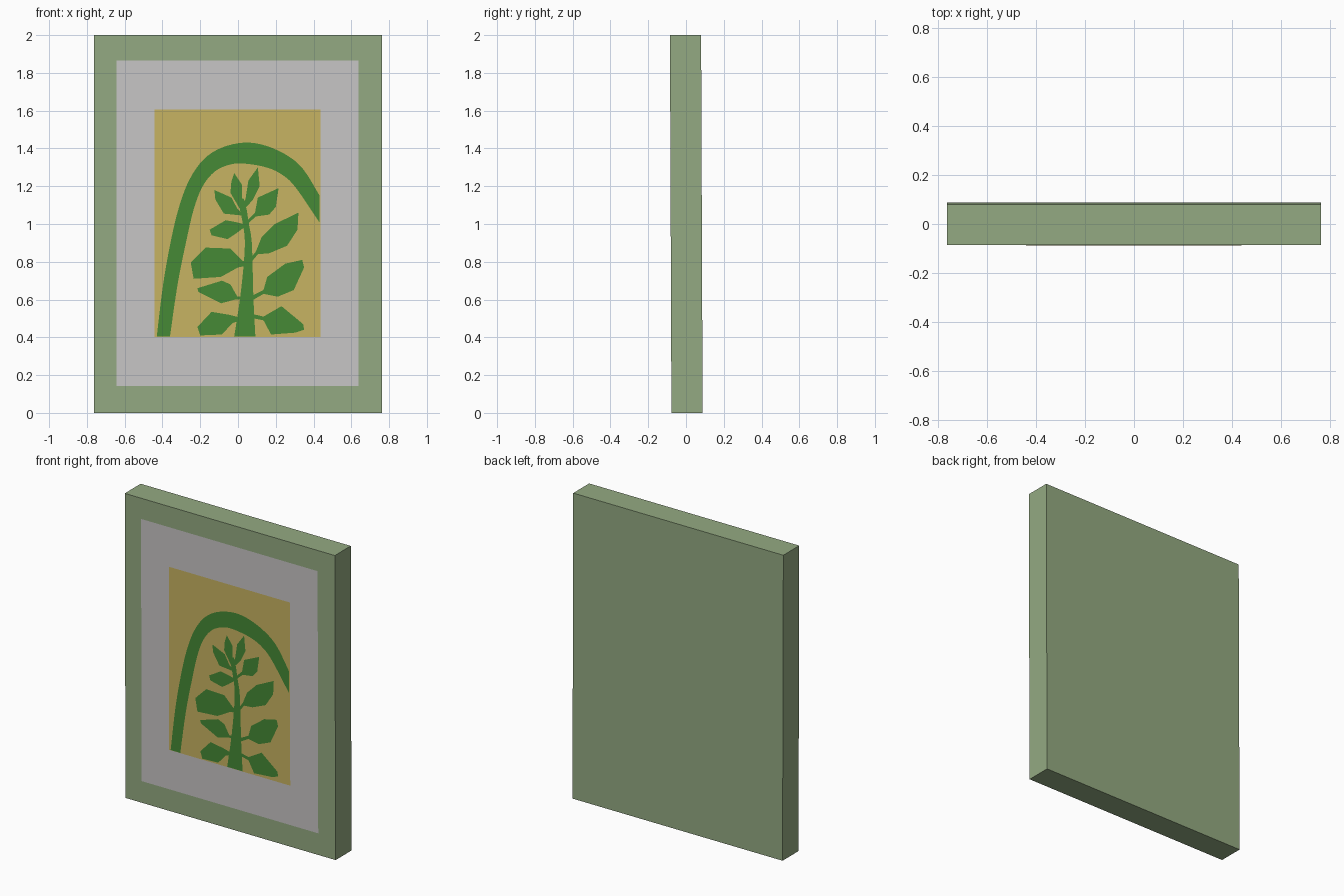
import bpy, bmesh


def material(name, rgb):
    m = bpy.data.materials.new(name)
    m.diffuse_color = (*rgb, 1)
    return m


SAGE = material("sage_frame", (0.296, 0.402, 0.223))
GREY = material("pale_grey_mat", (0.578, 0.565, 0.565))
GOLD = material("mustard_paper", (0.578, 0.456, 0.122))
LEAF = material("leaf_green", (0.061, 0.254, 0.037))

LEAN = -0.004  # the picture leans slightly forward


def front_y(z, lift=0.0):
    return -0.077 + LEAN * z - lift


def flat_part(name, polygons, lift, mat):
    """Flat coloured pieces (x, z outlines) laid on the leaning front."""
    bm = bmesh.new()
    for poly in polygons:
        f = bm.faces.new([bm.verts.new((x, front_y(z, lift), z)) for x, z in poly])
        f.normal_update()
        if f.normal.y > 0:
            f.normal_flip()
    return finish(name, bm, mat)


def finish(name, bm, mat):
    me = bpy.data.meshes.new(name)
    bm.to_mesh(me)
    bm.free()
    me.materials.append(mat)
    ob = bpy.data.objects.new(name, me)
    bpy.context.collection.objects.link(ob)
    return ob


def rect(x0, x1, z0, z1):
    return [(x0, z0), (x1, z0), (x1, z1), (x0, z1)]


def smooth_rows(rows, steps=4):
    """Catmull-Rom interpolation of rows of numbers."""
    out = []
    for i in range(len(rows) - 1):
        a, b, c, d = (rows[max(i - 1, 0)], rows[i], rows[i + 1],
                      rows[min(i + 2, len(rows) - 1)])
        for s in range(steps):
            t = s / steps
            out.append([0.5 * (2 * q + (r - p) * t + (2 * p - 5 * q + 4 * r - u) * t * t
                               + (3 * q - p - 3 * r + u) * t ** 3)
                        for p, q, r, u in zip(a, b, c, d)])
    return out + [rows[-1]]


def ribbon(rows):
    """Quads between two edges; each row is (x, z) of one edge then the other."""
    rows = smooth_rows(rows)
    return [[p[:2], q[:2], q[2:], p[2:]] for p, q in zip(rows, rows[1:])]


# Frame: leaning slab
bm = bmesh.new()
bmesh.ops.create_cube(bm, size=1)
for v in bm.verts:
    z = 2.0 if v.co.z > 0 else 0.0
    y = front_y(z) + (0.165 if v.co.y > 0 else 0)
    v.co = (0.762 if v.co.x > 0 else -0.762, y, z)
finish("frame", bm, SAGE)

# Mat and paper
flat_part("mat_board", [rect(-0.643, 0.638, 0.143, 1.865)], 0.002, GREY)
flat_part("paper", [rect(-0.441, 0.437, 0.403, 1.606)], 0.004, GOLD)

# Arch: outer edge, inner edge
arch = [
    (-.43, .405, -.36, .405), (-.395, .69, -.32, .68), (-.352, .927, -.278, .89),
    (-.31, 1.097, -.235, 1.076), (-.257, 1.235, -.188, 1.198),
    (-.183, 1.341, -.124, 1.277), (-.087, 1.404, -.045, 1.314),
    (.034, 1.431, .034, 1.32), (.146, 1.415, .156, 1.298),
    (.262, 1.362, .241, 1.256), (.347, 1.288, .31, 1.187), (.432, 1.15, .432, 1.007)]
flat_part("arch", ribbon(arch), 0.005, LEAF)

# Stem: left edge, right edge
stem = [
    (-.02, .405, .092, .405), (.01, .6, .082, .6), (.03, .785, .077, .785),
    (.036, .915, .072, .915), (.024, 1.01, .056, 1.01), (.01, 1.08, .045, 1.08),
    (.008, 1.135, .03, 1.135)]
flat_part("stem", ribbon(stem), 0.005, LEAF)

# Leaves with their stalks, top to bottom
left_leaves = [
    [(-.02, 1.27), (.02, 1.21), (.02, 1.14), (.03, 1.08), (.01, 1.08), (-.04, 1.165), (-.035, 1.225)],
    [(-.125, 1.18), (-.035, 1.14), (-.003, 1.08), (.02, 1.06), (.02, 1.045), (-.075, 1.055), (-.12, 1.13)],
    [(-.15, .97), (-.065, 1.02), (-.01, 1.01), (.03, 1.0), (.03, .98), (-.01, .95), (-.055, .92), (-.14, .94)],
    [(-.25, .795), (-.17, .875), (-.04, .87), (.025, .805), (.05, .80), (.05, .78), (.0, .77), (-.09, .72), (-.235, .71)],
    [(-.215, .66), (-.085, .70), (-.04, .68), (-.003, .615), (.03, .62), (.03, .60), (-.015, .60), (-.09, .58), (-.21, .64)],
    [(-.215, .455), (-.14, .535), (-.05, .52), (.01, .505), (.01, .488), (-.03, .475), (-.085, .415), (-.2, .41)],
]
right_leaves = [
    [(.105, 1.3), (.115, 1.2), (.08, 1.13), (.045, 1.09), (.02, 1.08), (.04, 1.135), (.055, 1.23)],
    [(.215, 1.19), (.2, 1.09), (.165, 1.05), (.095, 1.04), (.05, 1.0), (.05, 1.02), (.09, 1.06), (.105, 1.14)],
    [(.32, 1.06), (.315, .97), (.26, .885), (.165, .845), (.105, .84), (.06, .785), (.06, .81), (.095, .855), (.125, .93), (.195, 1.0)],
    [(.34, .81), (.35, .77), (.295, .65), (.21, .615), (.135, .63), (.075, .595), (.075, .62), (.135, .65), (.155, .72), (.25, .79)],
    [(.07, .525), (.135, .51), (.23, .565), (.345, .47), (.35, .44), (.305, .425), (.175, .415), (.135, .49), (.07, .503)],
]
flat_part("left_leaves", left_leaves, 0.005, LEAF)
flat_part("right_leaves", right_leaves, 0.005, LEAF)
